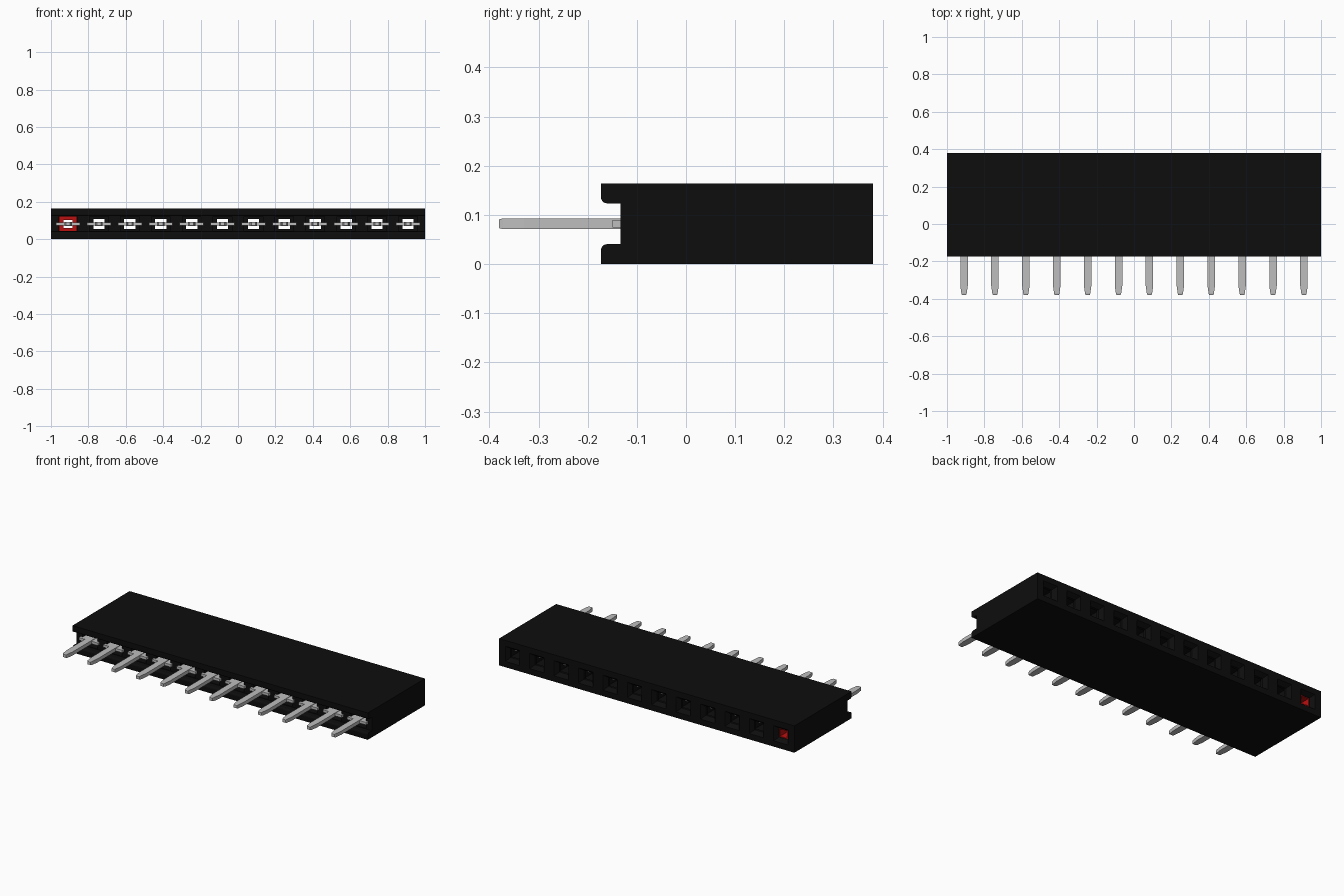
import bpy, bmesh, math

if "Cube" in bpy.data.objects:
    bpy.data.objects.remove(bpy.data.objects["Cube"], do_unlink=True)

COUNT, PITCH, ZC = 12, 0.1652, 0.082


def material(name, rgb):
    m = bpy.data.materials.new(name)
    m.use_nodes = True
    m.diffuse_color = (*rgb, 1)
    m.node_tree.nodes["Principled BSDF"].inputs["Base Color"].default_value = (*rgb, 1)
    return m


black = material("black plastic", (0.004, 0.004, 0.004))
metal = material("grey metal", (0.51, 0.51, 0.51))
red = material("red plastic", (0.5, 0.005, 0.005))


def finish(name, bm, mat):
    bmesh.ops.recalc_face_normals(bm, faces=bm.faces)
    me = bpy.data.meshes.new(name)
    bm.to_mesh(me)
    bm.free()
    me.materials.append(mat)
    ob = bpy.data.objects.new(name, me)
    bpy.context.collection.objects.link(ob)
    return ob


def loft(bm, x, sections, ring=False):
    """Join rectangles (y, half width, half height) along y; ring closes the tube on itself."""
    loops = [[bm.verts.new((x + sx * w, y, ZC + sz * h))
              for sx, sz in ((-1, -1), (1, -1), (1, 1), (-1, 1))] for y, w, h in sections]
    pairs = list(zip(loops, loops[1:]))
    if ring:
        pairs.append((loops[-1], loops[0]))
    else:
        bm.faces.new(loops[0])
        bm.faces.new(loops[-1])
    for a, b in pairs:
        for i in range(4):
            j = (i + 1) % 4
            bm.faces.new((a[i], a[j], b[j], b[i]))


xs = [(i - (COUNT - 1) / 2) * PITCH for i in range(COUNT)]

# Housing: channel profile with rounded lips, swept along x
R, LIP, FLOOR, TOP, HALF = 0.012, -0.173, -0.133, 0.164, 0.0415
arc = [(LIP + R - R * math.cos(a), ZC - HALF - R + R * math.sin(a))
       for a in (k * math.pi / 8 for k in range(5))]
lower = [(0.38, 0), (LIP, 0)] + arc + [(FLOOR, ZC - HALF)]
profile = lower + [(y, TOP - z) for y, z in reversed(lower)]
bm = bmesh.new()
face = bm.faces.new([bm.verts.new((-1, y, z)) for y, z in profile])
ext = bmesh.ops.extrude_face_region(bm, geom=[face])["geom"]
bmesh.ops.translate(bm, vec=(2, 0, 0), verts=[v for v in ext if isinstance(v, bmesh.types.BMVert)])
housing = finish("housing", bm, black)

# Contact cells: wide chamber, narrow throat and flared rear opening
bm = bmesh.new()
for x in xs:
    loft(bm, x, [(-0.15, 0.05, 0.039), (0.34, 0.05, 0.039), (0.34, 0.03, 0.0275),
                 (0.355, 0.03, 0.0275), (0.382, 0.05, 0.048)])
cutter = finish("cell_cutter", bm, black)
cutter.hide_render = True
mod = housing.modifiers.new("cells", "BOOLEAN")
mod.object, mod.operation, mod.solver = cutter, "DIFFERENCE", "EXACT"
bpy.context.view_layer.objects.active = housing
bpy.ops.object.modifier_apply(modifier=mod.name)
bpy.data.objects.remove(cutter, do_unlink=True)

# Contacts: tapered pin, cross wings and a pair of flat spring arms
for i, x in enumerate(xs):
    bm = bmesh.new()
    loft(bm, x, [(-0.38, 0.011, 0.009), (-0.372, 0.014, 0.011), (-0.33, 0.02, 0.011),
                 (-0.10, 0.02, 0.011)])
    loft(bm, x, [(-0.15, 0.064, 0.008), (-0.10, 0.064, 0.008)])
    for side in (-1, 1):
        loft(bm, x + side * 0.036, [(-0.10, 0.012, 0.008), (0.30, 0.008, 0.008)])
    finish(f"contact_{i + 1}", bm, metal)

# Red sleeve lining the first cell
bm = bmesh.new()
loft(bm, xs[0], [(0.03, 0.049, 0.0385), (0.339, 0.049, 0.0385), (0.339, 0.029, 0.0265),
                 (0.354, 0.029, 0.0265), (0.354, 0.024, 0.022), (0.03, 0.024, 0.022)], ring=True)
finish("first_cell_sleeve", bm, red)
